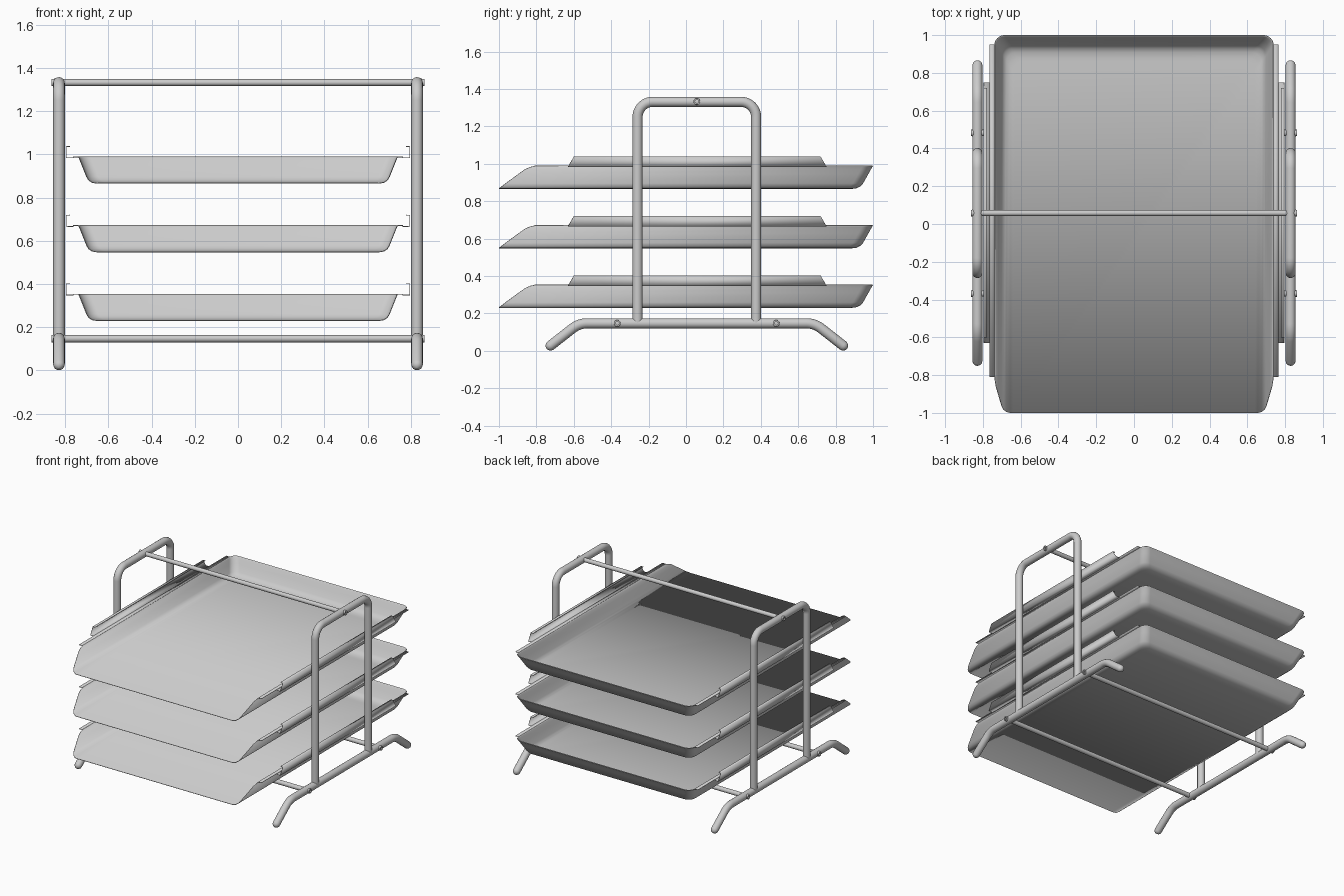
import bpy, bmesh, math
from mathutils import Vector

if "Cube" in bpy.data.objects:
    bpy.data.objects.remove(bpy.data.objects["Cube"])

TUBE_X, TUBE_R = 0.829, 0.027
MID_Y = 0.058


def finish(name, bm, angle=35):
    me = bpy.data.meshes.new(name)
    bm.to_mesh(me)
    bm.free()
    ob = bpy.data.objects.new(name, me)
    bpy.context.collection.objects.link(ob)
    bpy.ops.object.select_all(action='DESELECT')
    ob.select_set(True)
    bpy.context.view_layer.objects.active = ob
    bpy.ops.object.shade_smooth_by_angle(angle=math.radians(angle))
    return ob


def solidify(ob, thickness, offset):
    m = ob.modifiers.new("sheet", 'SOLIDIFY')
    m.thickness, m.offset = thickness, offset


def fillet(pts, radius, steps=8):
    """Round the inner corners of a polyline."""
    pts = [Vector(p) for p in pts]
    out = [pts[0]]
    for a, b, c in zip(pts, pts[1:], pts[2:]):
        u, v = (a - b).normalized(), (c - b).normalized()
        half = u.angle(v) / 2
        t = radius / math.tan(half)
        centre = b + (u + v).normalized() * radius / math.sin(half)
        p, q = b + u * t - centre, b + v * t - centre
        out += [centre + p.lerp(q, i / steps).normalized() * radius for i in range(steps + 1)]
    return out + [pts[-1]]


def tube(name, pts, r, round_ends=False):
    pts = [(p, 1.0) for p in pts]
    if round_ends:
        def dome(end, prev):
            d = (end - prev).normalized()
            return [(end + d * r * math.sin(a), max(math.cos(a), 0.05))
                    for a in (math.radians(k) for k in (25, 50, 70, 88))]
        pts = dome(pts[0][0], pts[1][0])[::-1] + pts + dome(pts[-1][0], pts[-2][0])
    cu = bpy.data.curves.new(name, 'CURVE')
    cu.dimensions = '3D'
    cu.bevel_depth, cu.bevel_resolution, cu.use_fill_caps = r, 6, True
    sp = cu.splines.new('POLY')
    sp.points.add(len(pts) - 1)
    for sp_pt, (p, s) in zip(sp.points, pts):
        sp_pt.co, sp_pt.radius = (*p, 1), s
    sp.use_smooth = True
    ob = bpy.data.objects.new(name, cu)
    bpy.context.collection.objects.link(ob)
    return ob


def screw(name, side, y, z):
    """Round head with a socket pressed into it."""
    bm = bmesh.new()
    bmesh.ops.create_cone(bm, cap_ends=True, segments=18, radius1=0.019, radius2=0.017, depth=0.03)
    top = max(bm.faces, key=lambda f: f.calc_center_median().z)
    bmesh.ops.inset_region(bm, faces=[top], thickness=0.008)
    hole = bmesh.ops.extrude_discrete_faces(bm, faces=[top])['faces'][0]
    bmesh.ops.translate(bm, verts=hole.verts, vec=(0, 0, -0.01))
    ob = finish(name, bm)
    ob.location = (side * 0.849, y, z)
    ob.rotation_euler = (0, side * math.pi / 2, 0)


def tray_pan(name, z0):
    # wall section: outward offset, height, where the front edge is cut
    rows = [(0, 0, -1), (.015, 0, -1), (.036, .004, -.995), (.052, .014, -.982),
            (.062, .03, -.963), (.082, .08, -.895), (.092, .105, -.86),
            (.097, .117, -.832), (.1, .123, -.80)]
    bm = bmesh.new()
    loops = []
    for d, h, front in rows:
        x, back, r = 0.64 + d, 0.86 + 1.4 * d, 0.055
        right = [(x, front)]
        for i in range(9):
            a = math.radians(90 * i / 8)
            right.append((x - r + r * math.cos(a), back - r + r * math.sin(a)))
        plan = right + [(-px, py) for px, py in reversed(right)]
        loops.append([bm.verts.new((px, py, z0 + h)) for px, py in plan])
    bm.faces.new(loops[0])
    for a, b in zip(loops, loops[1:]):
        for i in range(len(a) - 1):
            bm.faces.new((a[i], b[i], b[i + 1], a[i + 1]))
    solidify(finish(name, bm), 0.004, 1)


def side_strip(name, z0, section):
    """Folded sheet strip on both sides; section = (x, z, y start, y end)."""
    bm = bmesh.new()
    for s in (-1, 1):
        row = [(bm.verts.new((s * x, ya, z0 + z)), bm.verts.new((s * x, yb, z0 + z)))
               for x, z, ya, yb in section]
        for (a, b), (c, d) in zip(row, row[1:]):
            bm.faces.new((a, b, d, c))
    bmesh.ops.recalc_face_normals(bm, faces=bm.faces)
    solidify(finish(name, bm, 30), 0.004, 0)


# Three trays with rim flange and hanging rail
for i, z in enumerate((0.229, 0.547, 0.865)):
    tray_pan(f"tray_{i + 1}", z)
    side_strip(f"tray_rim_{i + 1}", z, [(.738, .124, -.81, .95), (.764, .124, -.81, .95)])
    side_strip(f"tray_rail_{i + 1}", z,
               [(.762, .12, -.63, .75), (.795, .12, -.63, .75),
                (.795, .172, -.60, .72), (.777, .172, -.60, .72)])

# Side frames: upright hoop on a bent foot bar
rods = {"top": (MID_Y, 1.333, 0.016), "front": (-0.368, 0.147, 0.017), "back": (0.482, 0.147, 0.017)}
for s, label in ((-1, "left"), (1, "right")):
    x = s * TUBE_X
    hoop = [(x, MID_Y - .317, .147), (x, MID_Y - .317, 1.331),
            (x, MID_Y + .317, 1.331), (x, MID_Y + .317, .147)]
    foot = [(x, MID_Y - .782, .028), (x, MID_Y - .63, .147),
            (x, MID_Y + .63, .147), (x, MID_Y + .782, .028)]
    tube(f"{label}_upright_hoop", fillet(hoop, 0.08), TUBE_R)
    tube(f"{label}_foot_bar", fillet(foot, 0.13), TUBE_R, round_ends=True)
    for key, (y, z, r) in rods.items():
        screw(f"{label}_{key}_screw", s, y, z)

# Cross rods
for key, (y, z, r) in rods.items():
    tube(f"{key}_cross_rod", [Vector((-.82, y, z)), Vector((.82, y, z))], r)
